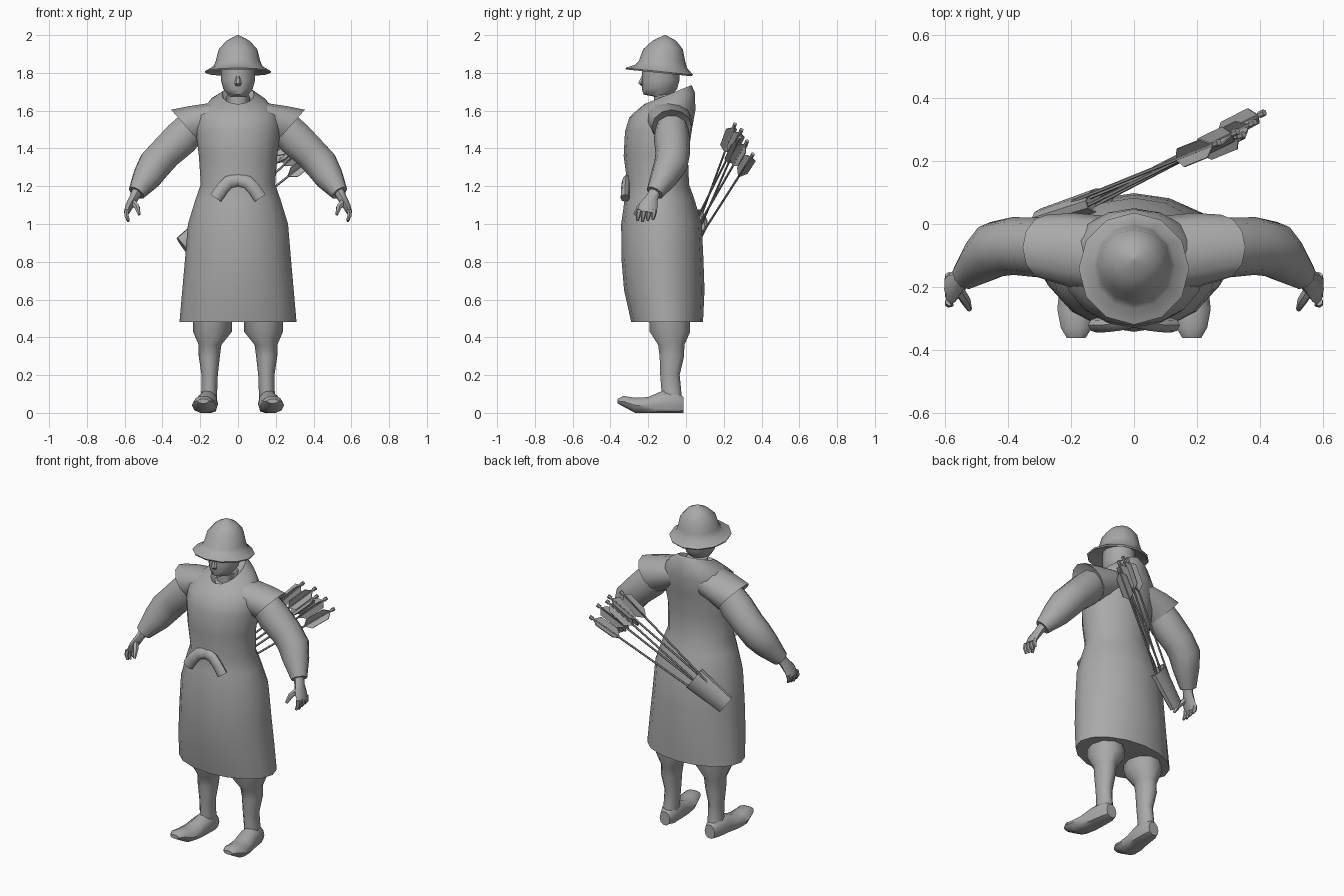
import bpy, bmesh, math
from mathutils import Vector as V

grey = bpy.data.materials.new("plain grey")
grey.diffuse_color = (0.4, 0.4, 0.4, 1)
X, Y, Z = V((1, 0, 0)), V((0, 1, 0)), V((0, 0, 1))


def finish(bm, name, mirror=False, angle=45):
    """Turn a bmesh into a shaded object, mirrored across x if asked."""
    bmesh.ops.recalc_face_normals(bm, faces=bm.faces)
    me = bpy.data.meshes.new(name)
    bm.to_mesh(me)
    bm.free()
    me.materials.append(grey)
    ob = bpy.data.objects.new(name, me)
    bpy.context.collection.objects.link(ob)
    bpy.ops.object.select_all(action='DESELECT')
    bpy.context.view_layer.objects.active = ob
    ob.select_set(True)
    bpy.ops.object.shade_smooth_by_angle(angle=math.radians(angle))
    if mirror:
        m = ob.modifiers.new("mirror", 'MIRROR')
        m.use_mirror_merge = False
        m.use_clip = False
    return ob


def loft(name, rings, n=12, hint=X, axis=None, mirror=False, floor=None, caps=(1, 1), angle=45):
    """Skin elliptical rings (x, y, z, radius along hint, other radius, tilt)."""
    bm, loops = bmesh.new(), []
    cs = [V(r[:3]) for r in rings]
    for i, r in enumerate(rings):
        t = axis or (cs[min(i + 1, len(cs) - 1)] - cs[max(i - 1, 0)]).normalized()
        u = (hint - t * hint.dot(t)).normalized()
        v = t.cross(u)
        tilt = r[5] if len(r) > 5 else 0
        loop = []
        for k in range(n):
            a = 2 * math.pi * k / n
            p = cs[i] + u * r[3] * math.cos(a) + v * r[4] * math.sin(a)
            p += t * tilt * math.sin(a)
            if floor is not None:
                p.z = max(p.z, floor)
            loop.append(bm.verts.new(p))
        loops.append(loop)
    for a, b in zip(loops, loops[1:]):
        for k in range(n):
            bm.faces.new((a[k], a[(k + 1) % n], b[(k + 1) % n], b[k]))
    if caps[0]:
        bm.faces.new(loops[0])
    if caps[1]:
        bm.faces.new(loops[-1])
    return finish(bm, name, mirror, angle)


# Long tunic with a collar rising at the back
loft("tunic", [
    (0, -0.10, 0.48, 0.31, 0.19),
    (0, -0.115, 0.65, 0.295, 0.213),
    (0, -0.125, 0.82, 0.28, 0.217),
    (0, -0.13, 1.00, 0.265, 0.213),
    (0, -0.14, 1.13, 0.225, 0.185),
    (0, -0.147, 1.21, 0.197, 0.163),
    (0, -0.16, 1.36, 0.207, 0.17),
    (0, -0.145, 1.50, 0.225, 0.178, 0.01),
    (0, -0.125, 1.585, 0.215, 0.175, 0.02),
    (0, -0.105, 1.65, 0.15, 0.152, 0.045),
    (0, -0.095, 1.685, 0.085, 0.125, 0.05),
    (0, -0.09, 1.66, 0.065, 0.10, 0.05)], 16, axis=Z, angle=60)

# Short flared shoulder sleeves
loft("shoulder_sleeve", [
    (0.08, -0.10, 1.57, 0.125, 0.095),
    (0.19, -0.085, 1.545, 0.12, 0.105),
    (0.275, -0.075, 1.515, 0.105, 0.12),
    (0.265, -0.075, 1.52, 0.08, 0.09)], 12, hint=Y,
    axis=V((0.75, 0, -0.66)).normalized(), mirror=True)

# Puffed arm sleeves narrowing to the cuff
loft("arm_sleeve", [
    (0.24, -0.075, 1.52, 0.085, 0.09),
    (0.30, -0.075, 1.455, 0.095, 0.10),
    (0.385, -0.07, 1.375, 0.092, 0.092),
    (0.44, -0.08, 1.315, 0.09, 0.092),
    (0.48, -0.115, 1.25, 0.075, 0.08),
    (0.537, -0.165, 1.165, 0.047, 0.047)], 10, hint=Y, mirror=True)

# Hands: palm with curled fingers, plus thumb
loft("hand", [
    (0.53, -0.16, 1.18, 0.03, 0.03),
    (0.55, -0.18, 1.14, 0.033, 0.025),
    (0.575, -0.20, 1.095, 0.05, 0.021),
    (0.59, -0.207, 1.06, 0.05, 0.015)], 8, hint=Y, mirror=True)
for i in range(4):
    y = -0.247 + 0.027 * i
    loft("finger", [
        (0.588, y, 1.075, 0.014, 0.013),
        (0.591, y - 0.006, 1.045, 0.013, 0.012),
        (0.580, y - 0.010, 1.012 + 0.006 * abs(i - 1), 0.007, 0.007)], 6, hint=Y, mirror=True)
loft("thumb", [
    (0.56, -0.205, 1.12, 0.018, 0.018),
    (0.535, -0.245, 1.09, 0.016, 0.016),
    (0.523, -0.272, 1.05, 0.008, 0.008)], 6, hint=Y, mirror=True)

# Legs with baggy knees
loft("leg", [
    (0.135, -0.09, 0.58, 0.10, 0.115),
    (0.135, -0.085, 0.43, 0.103, 0.113),
    (0.148, -0.078, 0.36, 0.06, 0.073),
    (0.152, -0.075, 0.30, 0.056, 0.068),
    (0.15, -0.085, 0.20, 0.043, 0.054),
    (0.152, -0.078, 0.12, 0.042, 0.055),
    (0.158, -0.075, 0.04, 0.045, 0.06)], 10, axis=Z, mirror=True)

# Shoes with upturned toes
loft("shoe", [
    (0.155, -0.012, 0.04, 0.035, 0.045),
    (0.157, -0.05, 0.05, 0.05, 0.07),
    (0.163, -0.13, 0.05, 0.057, 0.068),
    (0.172, -0.20, 0.038, 0.064, 0.048),
    (0.18, -0.27, 0.040, 0.064, 0.042),
    (0.183, -0.33, 0.061, 0.050, 0.030),
    (0.184, -0.362, 0.062, 0.030, 0.012)], 10, axis=-Y, mirror=True, floor=0.0)

# Head, neck and nose
loft("head", [
    (0, -0.10, 1.58, 0.065, 0.07),
    (0, -0.105, 1.675, 0.062, 0.065),
    (0, -0.15, 1.685, 0.055, 0.075),
    (0, -0.14, 1.715, 0.078, 0.093),
    (0, -0.135, 1.76, 0.09, 0.10),
    (0, -0.13, 1.86, 0.09, 0.10)], 12, axis=Z, angle=60)
loft("nose", [
    (0, -0.225, 1.79, 0.008, 0.008),
    (0, -0.238, 1.745, 0.018, 0.017),
    (0, -0.228, 1.73, 0.012, 0.008)], 6, axis=-Z)

# Pointed helmet with a sloping brim, hollow below
loft("helmet", [
    (0, -0.13, 1.83, 0.098, 0.108, -0.01),
    (0, -0.143, 1.80, 0.173, 0.173, -0.018),
    (0, -0.142, 1.808, 0.176, 0.178, -0.018),
    (0, -0.133, 1.835, 0.130, 0.138, -0.008),
    (0, -0.127, 1.865, 0.117, 0.122),
    (0, -0.122, 1.925, 0.102, 0.105),
    (0, -0.115, 1.97, 0.062, 0.063),
    (0, -0.111, 2.0, 0.004, 0.004)], 12, axis=Z, angle=60)

# Drooping sash knot: two bent ribbons
loft("sash_knot", [
    (-0.01, -0.305, 1.235, 0.022, 0.034),
    (0.05, -0.318, 1.222, 0.022, 0.034),
    (0.085, -0.322, 1.185, 0.022, 0.034),
    (0.118, -0.322, 1.137, 0.024, 0.034)], 8, hint=Y, mirror=True)

# Flat quiver slung across the back
base, mouth = V((-0.29, 0.02, 0.88)), V((-0.11, 0.075, 1.02))
way = (mouth - base).normalized()
inner = mouth - way * 0.03
side = way.cross(Z).normalized()
loft("quiver", [
    (*base, 0.030, 0.06),
    (*mouth, 0.040, 0.075),
    (*mouth, 0.034, 0.068),
    (*inner, 0.032, 0.066)], 10, hint=side, axis=way)


def arrow(start, tip, roll):
    """Thin shaft, three vanes and a nock."""
    s, t = V(start), V(tip)
    d = (t - s).normalized()
    u = d.cross(Z).normalized()
    w = u.cross(d)
    loft("arrow_shaft", [(*s, 0.006, 0.006), (*t, 0.006, 0.006)], 6, hint=u)
    loft("arrow_nock", [(*(t - d * 0.022), 0.011, 0.011), (*t, 0.011, 0.011)], 6, hint=u)
    bm = bmesh.new()
    for k in range(3):
        a = roll + k * 2 * math.pi / 3
        out = u * math.cos(a) + w * math.sin(a)
        thick = d.cross(out) * 0.0025
        outline = [(-0.21, 0), (-0.17, 0.036), (-0.055, 0.036), (-0.025, 0)]
        lo, hi = [[bm.verts.new(t + d * x + out * h + thick * sgn) for x, h in outline]
                  for sgn in (-1, 1)]
        bm.faces.new(lo)
        bm.faces.new(hi[::-1])
        for i in range(4):
            j = (i + 1) % 4
            bm.faces.new((lo[i], hi[i], hi[j], lo[j]))
    finish(bm, "arrow_vanes")


# Bundle of arrows fanning out of the quiver
for i, tip in enumerate([(0.27, 0.26, 1.53), (0.33, 0.295, 1.50), (0.35, 0.285, 1.46),
                         (0.385, 0.325, 1.44), (0.415, 0.355, 1.37)]):
    f = i / 4 - 0.5
    arrow(inner - way * 0.05 + V((0.05 * f, 0.015 * (-1) ** i, -0.09 * f)), tip, 0.5 + i * 0.7)
